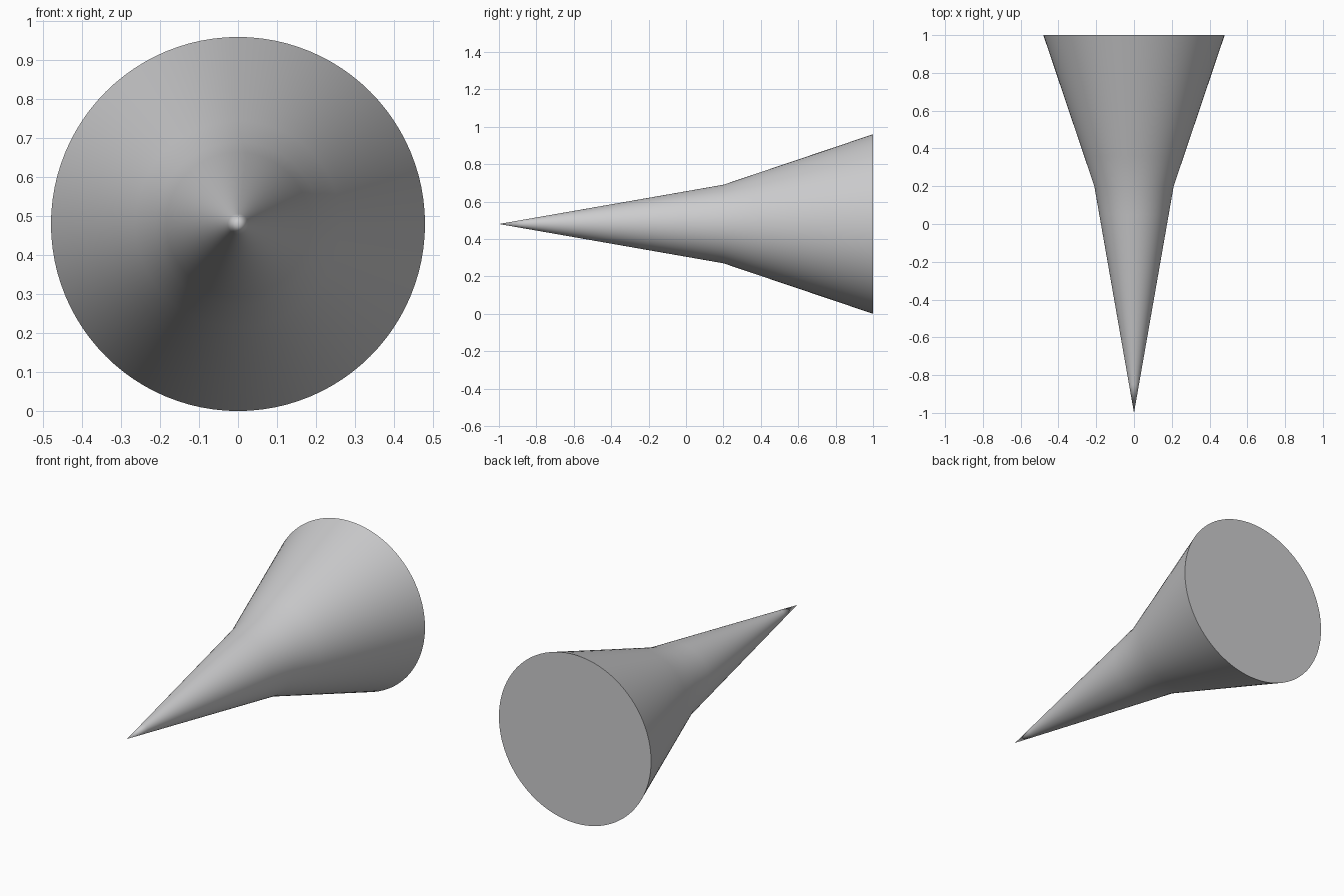
import bpy
import bmesh
from math import cos, sin, pi, radians

cube = bpy.data.objects.get("Cube")
if cube:
    bpy.data.objects.remove(cube, do_unlink=True)

SEGMENTS = 96
RADIUS = 0.48

# Plain grey finish
grey = bpy.data.materials.new("grey")
grey.use_nodes = True
colour = (0.6, 0.6, 0.61, 1)
grey.diffuse_color = colour
grey.node_tree.nodes["Principled BSDF"].inputs["Base Color"].default_value = colour


def blend(start, end, steps):
    """Evenly spaced (y, radius) points after start, up to end."""
    return [tuple(a + (b - a) * i / steps for a, b in zip(start, end))
            for i in range(1, steps + 1)]


# Profile: slender spike, then a wider flare
tip, waist, rim = (-1, 0), (0.2, 0.21), (1, RADIUS)
profile = blend(tip, waist, 8) + blend(waist, rim, 5)

bm = bmesh.new()
apex = bm.verts.new((0, tip[0], RADIUS))
rings = []
for y, r in profile:
    rings.append([bm.verts.new((r * cos(2 * pi * k / SEGMENTS), y,
                                RADIUS + r * sin(2 * pi * k / SEGMENTS)))
                  for k in range(SEGMENTS)])

# Pointed tip, walls and flat back
for k in range(SEGMENTS):
    n = (k + 1) % SEGMENTS
    bm.faces.new((apex, rings[0][k], rings[0][n]))
    for a, b in zip(rings, rings[1:]):
        bm.faces.new((a[k], b[k], b[n], a[n]))
bm.faces.new(rings[-1])
bmesh.ops.recalc_face_normals(bm, faces=bm.faces[:])

mesh = bpy.data.meshes.new("flared_cone")
bm.to_mesh(mesh)
bm.free()
mesh.materials.append(grey)
cone = bpy.data.objects.new("flared_cone", mesh)
bpy.context.collection.objects.link(cone)

# Smooth walls with a sharp back rim
bpy.ops.object.select_all(action="DESELECT")
cone.select_set(True)
bpy.context.view_layer.objects.active = cone
bpy.ops.object.shade_smooth_by_angle(angle=radians(35))
